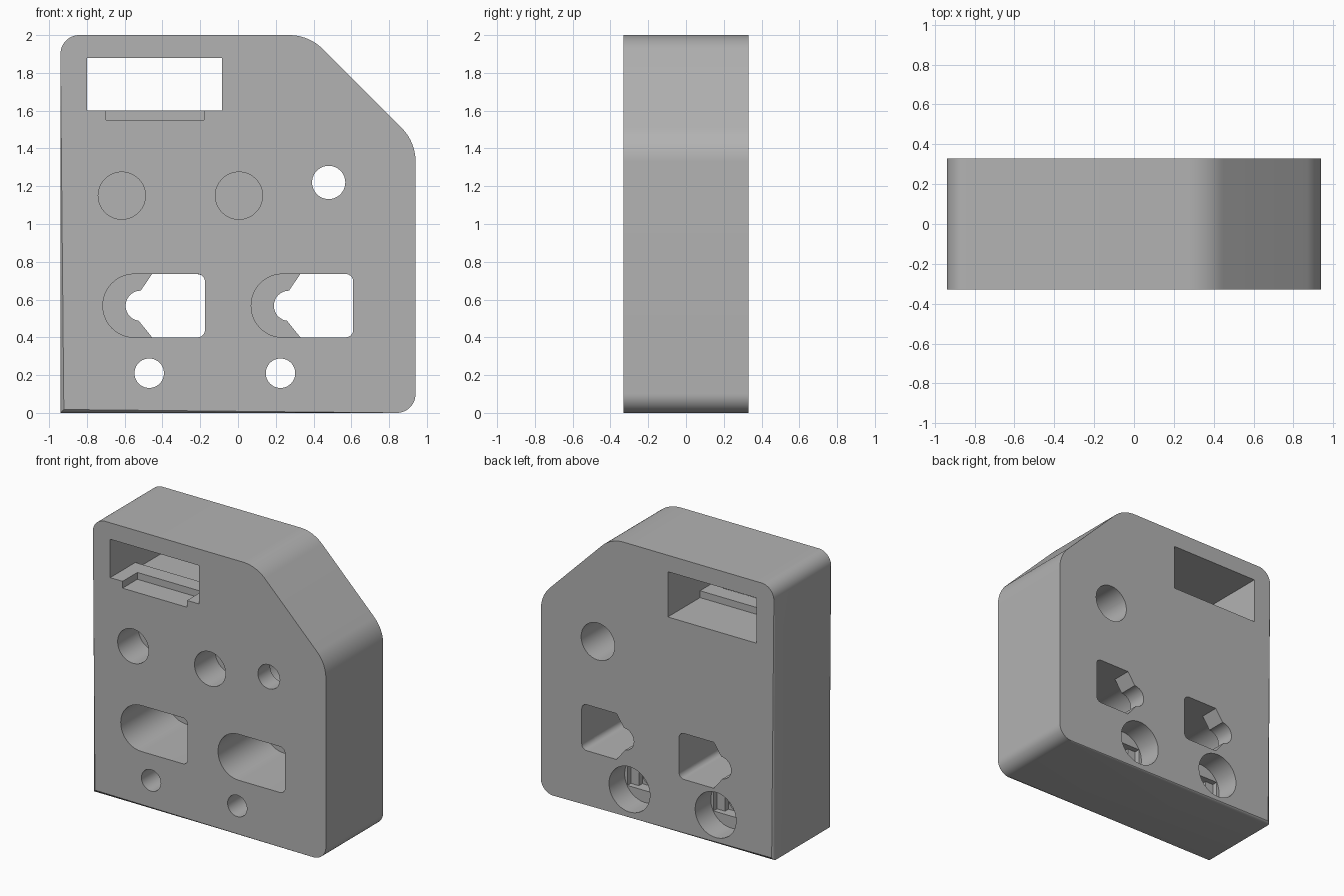
import bpy, bmesh, math
from mathutils import Vector

cube = bpy.data.objects.get("Cube")
if cube:
    bpy.data.objects.remove(cube, do_unlink=True)

FRONT, BACK, OUT = -0.33, 0.33, 0.1


def rounded(corners, steps=12):
    """Outline from (x, z, radius) corners, with each corner filleted."""
    pts = []
    for i, (x, z, r) in enumerate(corners):
        p = Vector((x, z))
        if r == 0:
            pts.append(p)
            continue
        a = (Vector(corners[i - 1][:2]) - p).normalized()
        b = (Vector(corners[(i + 1) % len(corners)][:2]) - p).normalized()
        half = a.angle(b) / 2
        centre = p + (a + b).normalized() * r / math.sin(half)
        start = p + a * r / math.tan(half) - centre
        end = p + b * r / math.tan(half) - centre
        w = math.pi - 2 * half
        for k in range(steps + 1):
            t = k / steps
            pts.append(centre + (start * math.sin((1 - t) * w) + end * math.sin(t * w)) / math.sin(w))
    return pts


def arc(x, z, r, a0, a1, n):
    """Points along an arc, without the last one."""
    angles = [a0 + (a1 - a0) * i / n for i in range(n)]
    return [Vector((x + r * math.cos(a), z + r * math.sin(a))) for a in angles]


def circle(x, z, r):
    return arc(x, z, r, 0, math.tau, 64)


def box(x0, x1, z0, z1):
    return [Vector(p) for p in ((x0, z0), (x1, z0), (x1, z1), (x0, z1))]


def prism(name, outline, y0, y1, bevel=0):
    """Closed solid between two depths from a counter-clockwise x-z outline."""
    bm = bmesh.new()
    near = [bm.verts.new((p.x, y0, p.y)) for p in outline]
    far = [bm.verts.new((p.x, y1, p.y)) for p in outline]
    caps = [bm.faces.new(near), bm.faces.new(far[::-1])]
    for i in range(len(near)):
        bm.faces.new((near[i], near[i - 1], far[i - 1], far[i]))
    if bevel:
        rims = [e for cap in caps for e in cap.edges]
        bmesh.ops.bevel(bm, geom=rims, offset=bevel, segments=4, profile=0.5, affect="EDGES")
    mesh = bpy.data.meshes.new(name)
    bm.to_mesh(mesh)
    bm.free()
    obj = bpy.data.objects.new(name, mesh)
    bpy.context.collection.objects.link(obj)
    return obj


# Housing block with a clipped corner
housing = prism("housing", rounded([
    (-0.94, 0, 0), (0.94, 0, 0.1), (0.94, 1.435, 0.25),
    (0.375, 2, 0.25), (-0.94, 2, 0.1)]), FRONT, BACK, 0.018)


def cut(outline, y0, y1):
    cutter = prism("cutter", outline, y0, y1)
    cutter.hide_render = True
    mod = housing.modifiers.new("cut", "BOOLEAN")
    mod.operation, mod.solver, mod.object = "DIFFERENCE", "EXACT", cutter
    bpy.context.view_layer.objects.active = housing
    bpy.ops.object.modifier_apply(modifier=mod.name)
    bpy.data.objects.remove(cutter, do_unlink=True)


# Display window, its lower rear recess and front notch
cut(box(-0.8, -0.085, 1.6, 1.88), FRONT - OUT, BACK + OUT)
cut(box(-0.8, -0.085, 1.55, 1.7), -0.04, BACK + OUT)
cut(box(-0.7, -0.18, 1.55, 1.7), FRONT - OUT, -0.16)

# Blind round sockets
for x in (-0.615, 0.005):
    cut(circle(x, 1.15, 0.125), FRONT - OUT, FRONT + 0.24)

# Stepped bore
cut(circle(0.48, 1.22, 0.088), FRONT - OUT, BACK + OUT)
cut(circle(0.48, 1.22, 0.135), FRONT + 0.14, BACK + OUT)

# Two connector pockets with keyed rear openings
for dx in (0, 0.785):
    left, right, floor = dx - 0.715, dx - 0.175, FRONT + 0.52
    cut(rounded([(left, 0.4, 0.166), (right, 0.4, 0.04),
                 (right, 0.735, 0.04), (left, 0.735, 0.166)]), FRONT - OUT, floor)
    key = rounded([(dx - 0.455, 0.4, 0), (right, 0.4, 0.04),
                   (right, 0.735, 0.04), (dx - 0.455, 0.735, 0)])
    neck = arc(dx - 0.515, 0.567, 0.08, math.pi / 2, math.pi * 1.5, 24)
    cut(key + neck, floor - 0.002, BACK + OUT)

# Screw holes with rear counterbores and bridging steps
for x in (-0.47, 0.225):
    z, r, R = 0.21, 0.078, 0.165
    cut(circle(x, z, r), FRONT - OUT, BACK + OUT)
    cut(circle(x, z, R), BACK - 0.18, BACK + OUT)
    w = 0.143
    cut(box(x - w, x + w, z - r, z + r), BACK - 0.22, BACK - 0.17)
    cut(box(x - r, x + r, z - r, z + r), BACK - 0.26, BACK - 0.17)

# Grey plastic
grey = bpy.data.materials.new("grey_plastic")
grey.use_nodes = True
colour = (0.45, 0.45, 0.45, 1)
grey.diffuse_color = colour
grey.node_tree.nodes["Principled BSDF"].inputs["Base Color"].default_value = colour
housing.data.materials.clear()
housing.data.materials.append(grey)

bpy.ops.object.select_all(action="DESELECT")
housing.select_set(True)
bpy.context.view_layer.objects.active = housing
bpy.ops.object.shade_smooth_by_angle(angle=math.radians(30))
